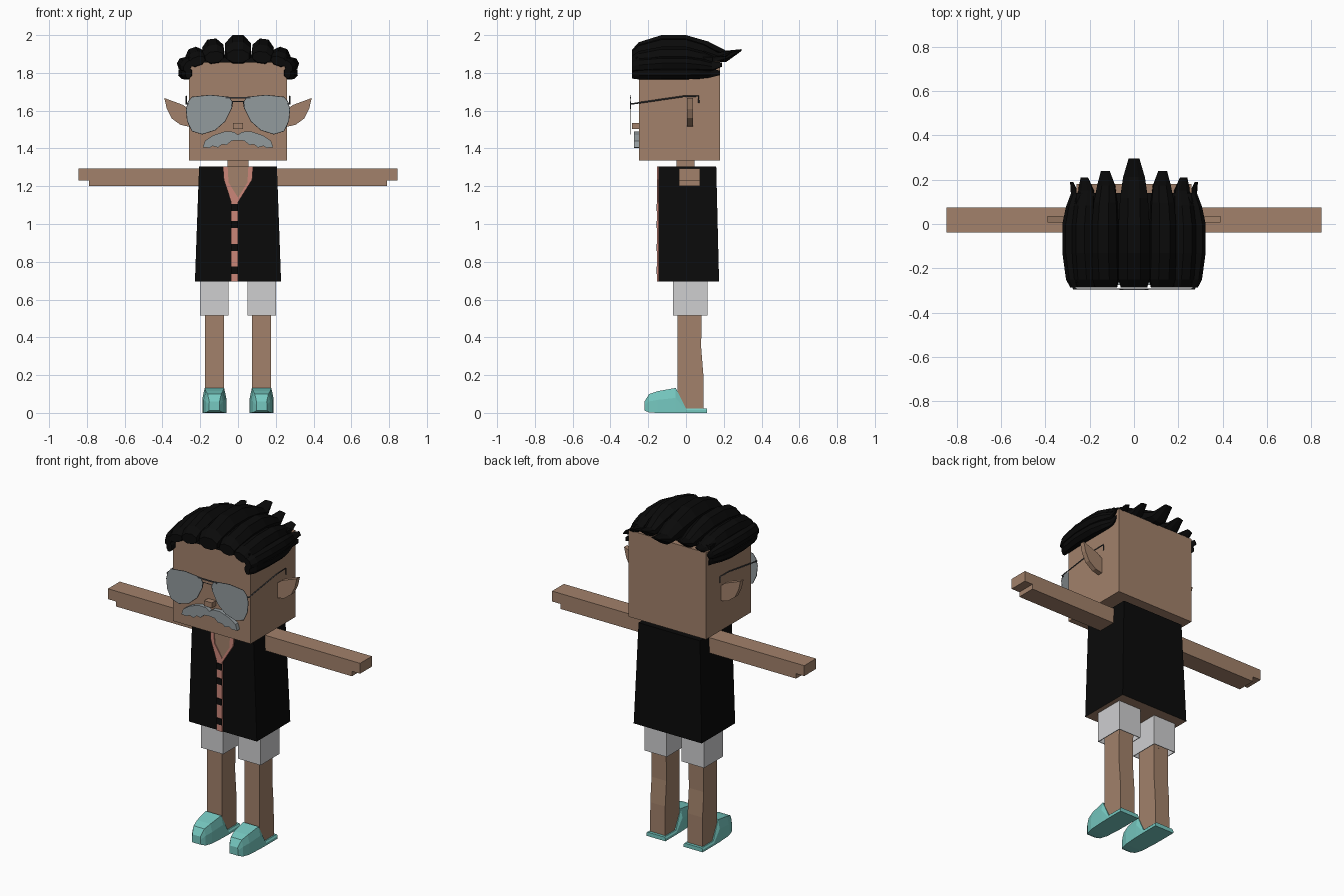
import bpy, bmesh, math
from mathutils import Vector

cube = bpy.data.objects.get("Cube")
if cube:
    bpy.data.objects.remove(cube, do_unlink=True)


def material(name, r, g, b):
    m = bpy.data.materials.new(name)
    m.use_nodes = True
    m.diffuse_color = (r, g, b, 1)
    m.node_tree.nodes["Principled BSDF"].inputs["Base Color"].default_value = (r, g, b, 1)
    return m


SKIN = material("skin", 0.36, 0.22, 0.145)
BLACK = material("black", 0.003, 0.003, 0.003)
SALMON = material("salmon", 0.6, 0.24, 0.19)
SHORTS = material("light grey", 0.62, 0.62, 0.63)
TEAL = material("teal", 0.18, 0.58, 0.53)
GREY = material("grey", 0.29, 0.325, 0.34)
FRAME = material("dark grey", 0.07, 0.075, 0.08)


def finish(name, bm, mat):
    bmesh.ops.recalc_face_normals(bm, faces=bm.faces)
    mesh = bpy.data.meshes.new(name)
    bm.to_mesh(mesh)
    bm.free()
    mesh.materials.append(mat)
    ob = bpy.data.objects.new(name, mesh)
    bpy.context.collection.objects.link(ob)
    return ob


def loft(name, rings, mat):
    """Skin a list of equal-length point rings and cap both ends."""
    bm = bmesh.new()
    loops = [[bm.verts.new(p) for p in ring] for ring in rings]
    n = len(loops[0])
    for a, b in zip(loops, loops[1:]):
        for i in range(n):
            j = (i + 1) % n
            bm.faces.new((a[i], a[j], b[j], b[i]))
    bm.faces.new(loops[0])
    bm.faces.new(loops[-1])
    return finish(name, bm, mat)


def plate(name, outline, y0, y1, mat):
    """Extrude an x-z outline along y."""
    return loft(name, [[(x, y, z) for x, z in outline] for y in (y0, y1)], mat)


def box(name, x0, x1, y0, y1, z0, z1, mat):
    return plate(name, [(x0, z0), (x1, z0), (x1, z1), (x0, z1)], y0, y1, mat)


def wire(name, points, radius, mat, cyclic=False):
    cu = bpy.data.curves.new(name, 'CURVE')
    cu.dimensions = '3D'
    cu.bevel_depth = radius
    cu.bevel_resolution = 0
    sp = cu.splines.new('POLY')
    sp.points.add(len(points) - 1)
    for p, co in zip(sp.points, points):
        p.co = (*co, 1)
    sp.use_cyclic_u = cyclic
    cu.materials.append(mat)
    ob = bpy.data.objects.new(name, cu)
    bpy.context.collection.objects.link(ob)


def lock(name, x, z, w, h, roll, tip):
    """One faceted hair lock running front to back."""
    a = math.radians(roll)
    normal = Vector((math.sin(a), 0, math.cos(a)))
    side = Vector((math.cos(a), 0, -math.sin(a)))
    # y, width scale, height scale, offset along the normal
    stations = [(-0.287, 0.85, 0.45, -0.5), (-0.25, 1, 0.75, -0.25), (-0.13, 1, 1, 0),
                (0, 1, 1, 0), (0.4 * tip, 0.9, 0.75, -0.2),
                (0.72 * tip, 0.7, 0.4, -0.5), (tip, 0.35, 0.06, -0.05)]
    rings = []
    for y, sw, sh, off in stations:
        centre = Vector((x, y, z)) + normal * off * h
        rings.append([centre + side * (1.08 * w * sw * math.cos(t)) + normal * (1.08 * h * sh * math.sin(t))
                      for t in [math.pi * (i + 0.5) / 4 for i in range(8)]])
    loft(name, rings, BLACK)


# Head, nose and neck
box("head", -0.26, 0.26, -0.25, 0.18, 1.335, 1.86, SKIN)
box("nose", -0.026, 0.026, -0.287, -0.24, 1.503, 1.535, SKIN)
box("neck", -0.055, 0.055, -0.05, 0.045, 1.28, 1.345, SKIN)

# Hair
box("scalp", -0.262, 0.262, -0.265, 0.14, 1.855, 1.885, BLACK)
lock("hair_centre", 0, 1.925, 0.07, 0.075, 0, 0.295)
LOCKS = [(0.13, 1.915, 0.057, 0.065, 8, 0.24), (0.225, 1.885, 0.05, 0.05, 20, 0.21),
         (0.283, 1.845, 0.036, 0.038, 60, 0.19), (0.28, 1.8, 0.034, 0.036, 88, 0.18)]

# Shirt, with the open hem showing skin
shirt = loft("shirt", [[(-w, -0.145, z), (w, -0.145, z), (w, b, z), (-w, b, z)]
                       for w, b, z in ((0.228, 0.175, 0.695), (0.206, 0.16, 1.305))], BLACK)
shirt.data.materials.append(SKIN)
for f in shirt.data.polygons:
    if f.normal.z < -0.9:
        f.material_index = 1

# Open neckline, trim and button strip
plate("chest", [(-0.06, 1.305), (0.06, 1.305), (0.055, 1.215), (0, 1.13), (-0.055, 1.215)],
      -0.149, -0.14, SKIN)
plate("collar_trim", [(-0.08, 1.305), (-0.075, 1.235), (-0.036, 1.115), (0, 1.115), (0.075, 1.235),
                      (0.08, 1.305), (0.055, 1.305), (0.05, 1.22), (0, 1.14), (-0.05, 1.22),
                      (-0.055, 1.305)], -0.154, -0.145, SALMON)
box("button_strip", -0.037, 0, -0.153, -0.144, 0.695, 1.116, SALMON)
for z in (1.087, 0.998, 0.875, 0.755):
    box("button", -0.036, 0, -0.157, -0.152, z - 0.019, z + 0.019, BLACK)

# Glasses bridge
box("glasses_bridge", -0.065, 0.065, -0.297, -0.291, 1.665, 1.672, FRAME)
wire("nose_bridge", [(-0.035, -0.293, 1.61), (-0.028, -0.293, 1.648), (0.028, -0.293, 1.648),
                     (0.035, -0.293, 1.61)], 0.003, FRAME)

# Moustache
half = [(0, 1.472), (0.022, 1.488), (0.07, 1.49), (0.13, 1.47), (0.175, 1.44), (0.187, 1.405),
        (0.15, 1.403), (0.135, 1.413), (0.105, 1.405), (0.085, 1.422), (0.06, 1.418),
        (0.035, 1.44), (0, 1.443)]
plate("moustache", half + [(-x, z) for x, z in half[-2:0:-1]], -0.275, -0.245, GREY)

LENS = [(0.032, 1.65), (0.05, 1.672), (0.148, 1.682), (0.243, 1.672), (0.265, 1.645), (0.274, 1.605),
        (0.268, 1.545), (0.243, 1.492), (0.19, 1.476), (0.122, 1.497), (0.068, 1.545), (0.036, 1.61)]
EAR = [(0.25, 1.6), (0.29, 1.63), (0.39, 1.667), (0.377, 1.61), (0.352, 1.56), (0.305, 1.525), (0.25, 1.513)]
LEG = [(-0.045, 0.53), (0.083, 0.53), (0.08, 0.35), (0.092, 0.2), (0.093, 0.015), (-0.045, 0.015)]
TEMPLE = [(0.262, -0.293, 1.635), (0.275, -0.287, 1.636), (0.275, -0.02, 1.675),
          (0.275, 0.065, 1.677), (0.275, 0.068, 1.64)]
# y, bottom half width, top half width, bottom z, top z
SHOE = [(-0.22, 0.028, 0.03, 0.012, 0.06), (-0.195, 0.045, 0.04, 0.002, 0.1),
        (-0.15, 0.057, 0.05, 0, 0.115), (-0.055, 0.063, 0.057, 0, 0.132),
        (0, 0.064, 0.064, 0, 0.024), (0.11, 0.064, 0.064, 0, 0.024)]

for s, tag in ((1, "left"), (-1, "right")):
    for i, (x, z, w, h, roll, tip) in enumerate(LOCKS):
        lock(f"hair_{tag}_{i + 1}", s * x, z, w, h, s * roll, tip)
    plate(f"ear_{tag}", [(s * x, z) for x, z in EAR], 0.006, 0.036, SKIN)

    # Glasses
    plate(f"lens_{tag}", [(s * x, z) for x, z in LENS], -0.295, -0.291, GREY)
    wire(f"lens_rim_{tag}", [(s * x, -0.293, z) for x, z in LENS], 0.002, FRAME, True)
    wire(f"temple_{tag}", [(s * x, y, z) for x, y, z in TEMPLE], 0.004, FRAME)

    # Arm with the hand stepped at its end
    plate(f"arm_{tag}", [(s * x, z) for x, z in ((0.205, 1.2), (0.79, 1.2), (0.79, 1.23), (0.845, 1.23),
                                                 (0.845, 1.293), (0.205, 1.293))], -0.038, 0.075, SKIN)

    # Shorts leg, open below
    shorts = box(f"shorts_{tag}", s * 0.05, s * 0.2, -0.07, 0.113, 0.515, 0.71, SHORTS)
    bm = bmesh.new()
    bm.from_mesh(shorts.data)
    bmesh.ops.delete(bm, geom=[f for f in bm.faces if f.normal.z < -0.9], context='FACES')
    bm.to_mesh(shorts.data)
    bm.free()
    shorts.modifiers.new("cloth", 'SOLIDIFY').thickness = 0.006

    # Leg and slip-on shoe
    loft(f"leg_{tag}", [[(s * x, y, z) for y, z in LEG] for x in (0.075, 0.175)], SKIN)
    box(f"thigh_{tag}", s * 0.075, s * 0.175, -0.045, 0.083, 0.52, 0.7, SKIN)
    cx = s * 0.125
    loft(f"shoe_{tag}", [[(cx - b, y, z0), (cx + b, y, z0), (cx + b, y, z0 + 0.6 * (z1 - z0)),
                          (cx + t * 0.9, y, z1), (cx - t * 0.9, y, z1), (cx - b, y, z0 + 0.6 * (z1 - z0))]
                         for y, b, t, z0, z1 in SHOE], TEAL)
